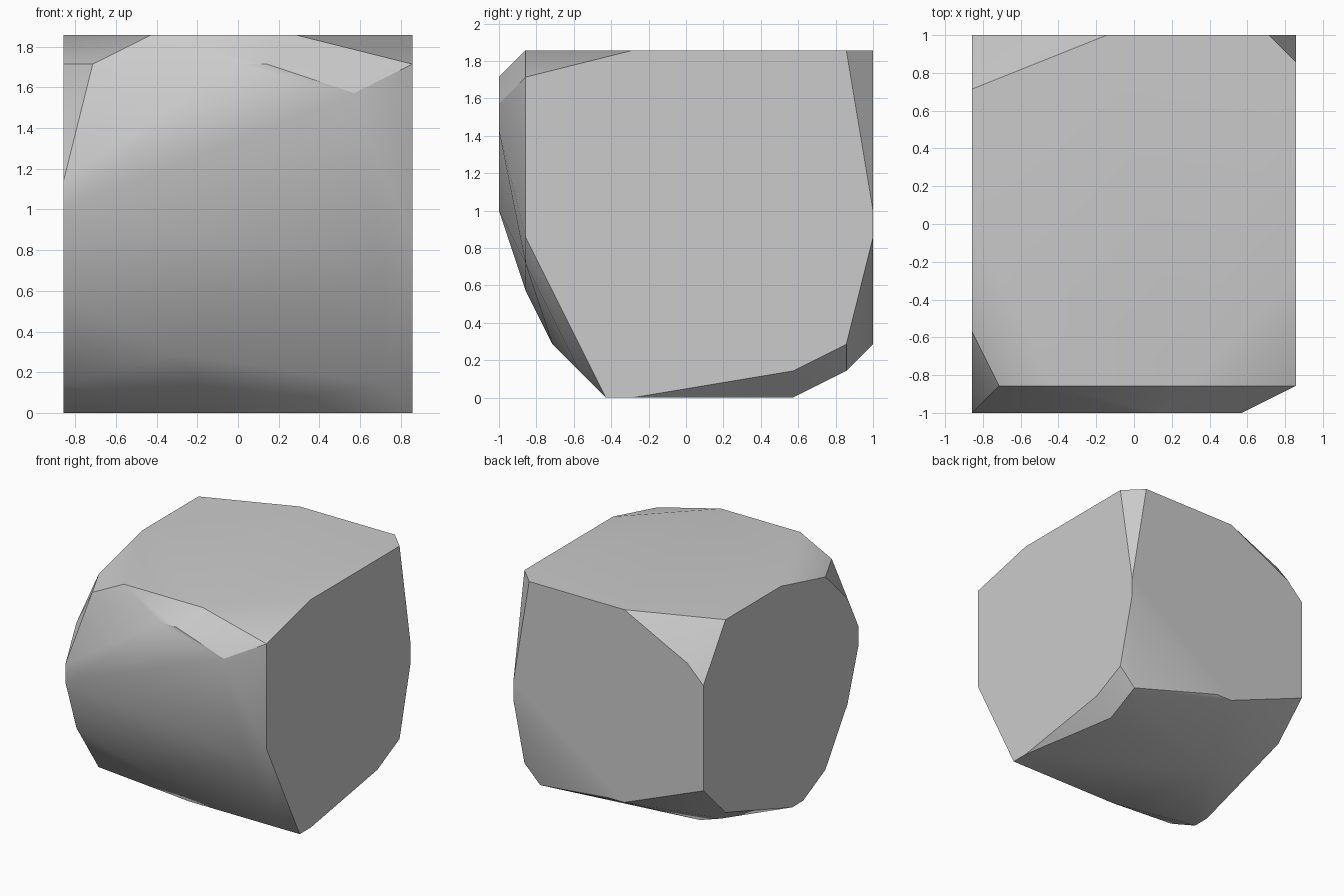
import bpy
import bmesh

# Remove the default object
default_cube = bpy.data.objects.get("Cube")
if default_cube:
    bpy.data.objects.remove(default_cube, do_unlink=True)

UNIT = 1 / 7  # the boulder is carved on a coarse grid

# Flat outlines of the boulder: every outline lies in a plane across one axis
left_side = [(-6, 12), (-2, 13), (6, 13), (7, 7), (7, 6), (6, 2), (4, 1),
             (-2, 0), (-3, 0), (-6, 6)]
right_side = [(0, 13), (5, 13), (7, 10), (7, 4), (5, 2), (-1, 0), (-2, 0),
              (-4, 1), (-6, 4), (-7, 7), (-7, 8), (-6, 10), (-4, 12)]
front_tip = [(0, 12), (1, 12), (4, 11), (4, 10)]
front_rim = [(-5, 12), (-3, 13), (2, 13), (5, 5)]
back_side = [(-5, 11), (-1, 13), (5, 13), (0, 2), (-1, 2)]
base = [(-1, -3), (5, 4), (-3, 3)]
base_rim = [(5, -4), (5, 6), (-5, 4)]
front_foot = [(-2, 2)]


def place(outline, axis, level):
    """Turn a flat outline into points in space at a level along an axis."""
    points = []
    for pair in outline:
        point = list(pair)
        point.insert("xyz".index(axis), level)
        points.append([value * UNIT for value in point])
    return points


def make_material(name, colour):
    material = bpy.data.materials.new(name)
    material.use_nodes = True
    material.diffuse_color = colour
    shader = material.node_tree.nodes["Principled BSDF"]
    shader.inputs["Base Color"].default_value = colour
    shader.inputs["Roughness"].default_value = 0.8
    return material


def wrap(name, points, material):
    """Stretch a convex skin around the points and merge its flat faces."""
    bm = bmesh.new()
    for point in points:
        bm.verts.new(point)
    hull = bmesh.ops.convex_hull(bm, input=bm.verts[:])
    unused = set(hull["geom_interior"]) | set(hull["geom_unused"])
    loose = [item for item in unused
             if isinstance(item, bmesh.types.BMVert) and item.is_valid]
    bmesh.ops.delete(bm, geom=loose, context="VERTS")
    bmesh.ops.dissolve_limit(bm, angle_limit=0.01,
                             verts=bm.verts[:], edges=bm.edges[:])
    bmesh.ops.recalc_face_normals(bm, faces=bm.faces[:])

    mesh = bpy.data.meshes.new(name)
    bm.to_mesh(mesh)
    bm.free()
    mesh.materials.append(material)
    boulder = bpy.data.objects.new(name, mesh)
    bpy.context.collection.objects.link(boulder)
    return boulder


# Collect the outlines and wrap them into one boulder
points = (
    place(left_side, "x", 6) + place(right_side, "x", -6)
    + place(front_tip, "y", -7) + place(front_rim, "y", -6)
    + place(front_foot, "y", -5) + place(back_side, "y", 7)
    + place(base, "z", 0) + place(base_rim, "z", 1)
)
stone_grey = make_material("stone grey", (0.6, 0.6, 0.6, 1))
boulder = wrap("boulder", points, stone_grey)

# Soft shading over shallow edges, crisp breaks on steep ones
bpy.ops.object.select_all(action="DESELECT")
boulder.select_set(True)
bpy.context.view_layer.objects.active = boulder
bpy.ops.object.shade_smooth_by_angle(angle=0.5236)
